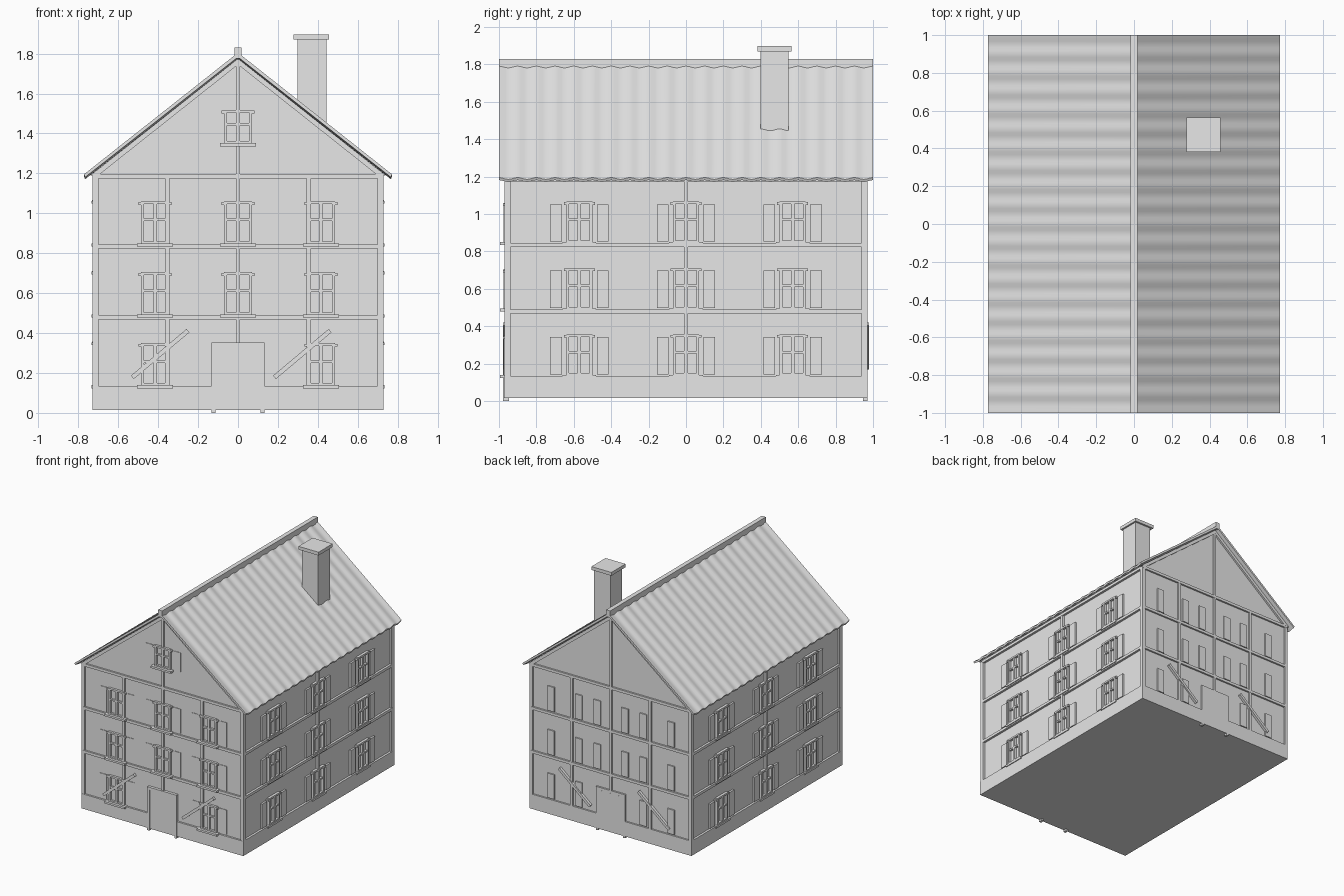
import bpy, bmesh, math
from mathutils import Matrix, Vector

if "Cube" in bpy.data.objects:
    bpy.data.objects.remove(bpy.data.objects["Cube"])

WX, WY = 0.71, 0.957          # wall half sizes; timbers stand proud of these
ROWS = (0.135, 0.49, 0.845)   # window sill heights
RIDGE, SLOPE, EAVE = 1.80, 0.79, 0.772

grey = bpy.data.materials.new("plain_grey")
grey.diffuse_color = (0.8, 0.8, 0.8, 1)
grey.use_nodes = True
grey.node_tree.nodes["Principled BSDF"].inputs["Base Color"].default_value = grey.diffuse_color


def finish(name, bm):
    bmesh.ops.recalc_face_normals(bm, faces=bm.faces)
    me = bpy.data.meshes.new(name)
    bm.to_mesh(me)
    bm.free()
    me.materials.append(grey)
    ob = bpy.data.objects.new(name, me)
    bpy.context.collection.objects.link(ob)
    return ob


def box(bm, lo, hi, rot=None):
    lo, hi = Vector(lo), Vector(hi)
    m = Matrix.Translation((lo + hi) / 2)
    if rot:
        m = m @ rot
    bmesh.ops.create_cube(bm, size=1, matrix=m @ Matrix.Diagonal((*(hi - lo), 1)))


def plate(bm, side, u0, u1, z0, z1, d, tilt=0):
    """Slab lying on one wall, standing d proud of it."""
    s = -1 if side in ("front", "left") else 1
    if side in ("front", "back"):
        a, b = sorted((s * (WY - 0.01), s * (WY + d)))
        box(bm, (u0, a, z0), (u1, b, z1), Matrix.Rotation(tilt, 4, 'Y') if tilt else None)
    else:
        a, b = sorted((s * (WX - 0.01), s * (WX + d)))
        box(bm, (a, u0, z0), (b, u1, z1))


def extrude_y(name, profile, y0, y1):
    bm = bmesh.new()
    f = bm.faces.new([bm.verts.new((x, y0, z)) for x, z in profile])
    r = bmesh.ops.extrude_face_region(bm, geom=[f])
    vs = [v for v in r["geom"] if isinstance(v, bmesh.types.BMVert)]
    bmesh.ops.translate(bm, vec=(0, y1 - y0, 0), verts=vs)
    return finish(name, bm)


# Walls with gables, and the plinth
extrude_y("walls", [(-WX, 0.05), (WX, 0.05), (WX, 1.205), (0, 1.765), (-WX, 1.205)], -WY, WY)
bm = bmesh.new()
box(bm, (-0.728, -0.972, 0.015), (0.728, 0.97, 0.135))
finish("plinth", bm)

# Timber frame
bm = bmesh.new()
for side in ("front", "back"):
    for z in (0.468, 0.823, 1.175):
        plate(bm, side, -0.728, 0.728, z, z + 0.022, 0.014)
    for x in (-0.355, 0.355):
        plate(bm, side, x - 0.011, x + 0.011, 0.13, 1.18, 0.013)
    plate(bm, side, -0.011, 0.011, 0.34, 1.77, 0.013)
    for s in (-1, 1):
        a, b = sorted((s * 0.70, s * 0.728))
        plate(bm, side, a, b, 0.13, 1.195, 0.013)
for side in ("left", "right"):
    for z in (0.468, 0.823, 1.175):
        plate(bm, side, -0.97, 0.97, z, z + 0.022, 0.018)
    plate(bm, side, -0.012, 0.012, 0.13, 1.18, 0.017)
    for s in (-1, 1):
        a, b = sorted((s * 0.937, s * 0.97))
        plate(bm, side, a, b, 0.13, 1.195, 0.017)
finish("timber_frame", bm)

# Sloping timbers under the gable edges
for s in (-1, 1):
    for e in (-1, 1):
        pts = [(0, 1.775), (s * 0.74, 1.19), (s * 0.70, 1.19), (0, 1.745)]
        extrude_y("gable_timber", pts, e * 0.95, e * 0.972)

# Diagonal braces on the ground floor
bm = bmesh.new()
for side in ("front", "back"):
    for x in (-0.39, 0.322):
        plate(bm, side, x - 0.182, x + 0.182, 0.284, 0.306, 0.021, -math.atan2(0.235, 0.28))
finish("diagonal_braces", bm)

# Doors and door frames
bm, panel = bmesh.new(), bmesh.new()
for side in ("front", "back"):
    d = 0.022 if side == "front" else 0.014
    for s in (-1, 1):
        a, b = sorted((s * 0.112, s * 0.132))
        plate(bm, side, a, b, 0, 0.33, d)
    plate(bm, side, -0.132, 0.132, 0.33, 0.353, d)
    plate(panel, side, -0.113, 0.113, 0.015, 0.331, 0.0145 if side == "back" else 0.017)
finish("door_frames", bm)
finish("doors", panel)

# Windows: stiles, lintel, glazing bars and sill
frames, shutters = bmesh.new(), bmesh.new()


def window(side, c, z0, h):
    z1 = z0 + h
    d = 0.018 if side == "front" else 0.020
    for s in (-1, 1):
        a, b = sorted((c + s * 0.055, c + s * 0.07))
        plate(frames, side, a, b, z0, z1, d)
    plate(frames, side, c - 0.07, c + 0.07, z1 - 0.014, z1, d + 0.001)
    plate(frames, side, c - 0.009, c + 0.009, z0, z1 - 0.01, d - 0.002)
    plate(frames, side, c - 0.06, c + 0.06, z0 + h * 0.54, z0 + h * 0.54 + 0.012, d - 0.003)
    plate(frames, side, c - 0.06, c + 0.06, z0, z0 + 0.014, d - 0.001)
    for s in (-1, 1):
        plate(frames, side, c + s * 0.075 - 0.008, c + s * 0.075 + 0.008, z1 - 0.018, z1 - 0.004, d + 0.003)
    plate(frames, side, c - 0.09, c + 0.09, z0 - 0.012, z0 + 0.004,
          0.038 if side == "front" else 0.025)


def shutter_pair(side, c, z0, h, d):
    for s in (-1, 1):
        m = c + s * 0.125
        plate(shutters, side, m - 0.031, m + 0.031, z0 + 0.008, z0 + h - 0.008, d)


for z in ROWS:
    for x in (-0.415, 0, 0.415):
        if x == 0 and z == ROWS[0]:
            continue               # the door is here
        window("front", x, z, 0.215)
        shutter_pair("front", x, z, 0.215, 0.004)
        shutter_pair("back", x, z, 0.215, 0.010)
    for side in ("left", "right"):
        for y in (-0.57, 0, 0.57):
            window(side, y, z, 0.222)
            shutter_pair(side, y, z, 0.215, 0.015)
window("front", 0, 1.348, 0.17)
shutter_pair("front", 0, 1.348, 0.17, 0.004)
finish("window_frames", frames)
finish("shutters", shutters)

# Wavy roof sheets, one for each slope
WAVES, SEG = 20, 6
for s, name in ((-1, "roof_left"), (1, "roof_right")):
    bm = bmesh.new()
    rings = []
    for i in range(WAVES * SEG + 1):
        y = -1 + 2 * i / (WAVES * SEG)
        w = 0.005 * math.cos(2 * math.pi * i / SEG)
        rings.append([bm.verts.new(p) for p in (
            (0, y, RIDGE + w), (s * EAVE, y, RIDGE - SLOPE * EAVE + w),
            (s * (EAVE - 0.006), y, RIDGE - SLOPE * EAVE - 0.014 + w), (0, y, RIDGE - 0.022 + w))])
    for p, q in zip(rings, rings[1:]):
        for k in range(4):
            bm.faces.new((p[k], p[(k + 1) % 4], q[(k + 1) % 4], q[k]))
    bm.faces.new(rings[0])
    bm.faces.new(rings[-1])
    ob = finish(name, bm)
    bpy.ops.object.select_all(action='DESELECT')
    ob.select_set(True)
    bpy.context.view_layer.objects.active = ob
    bpy.ops.object.shade_smooth_by_angle(angle=math.radians(35))

# Ridge cap and chimney
bm = bmesh.new()
box(bm, (-0.018, -1, 1.775), (0.018, 1, 1.83))
finish("ridge_cap", bm)
bm = bmesh.new()
box(bm, (0.297, 0.397, 1.40), (0.443, 0.548, 1.88))
box(bm, (0.277, 0.382, 1.87), (0.457, 0.563, 1.897))
finish("chimney", bm)
